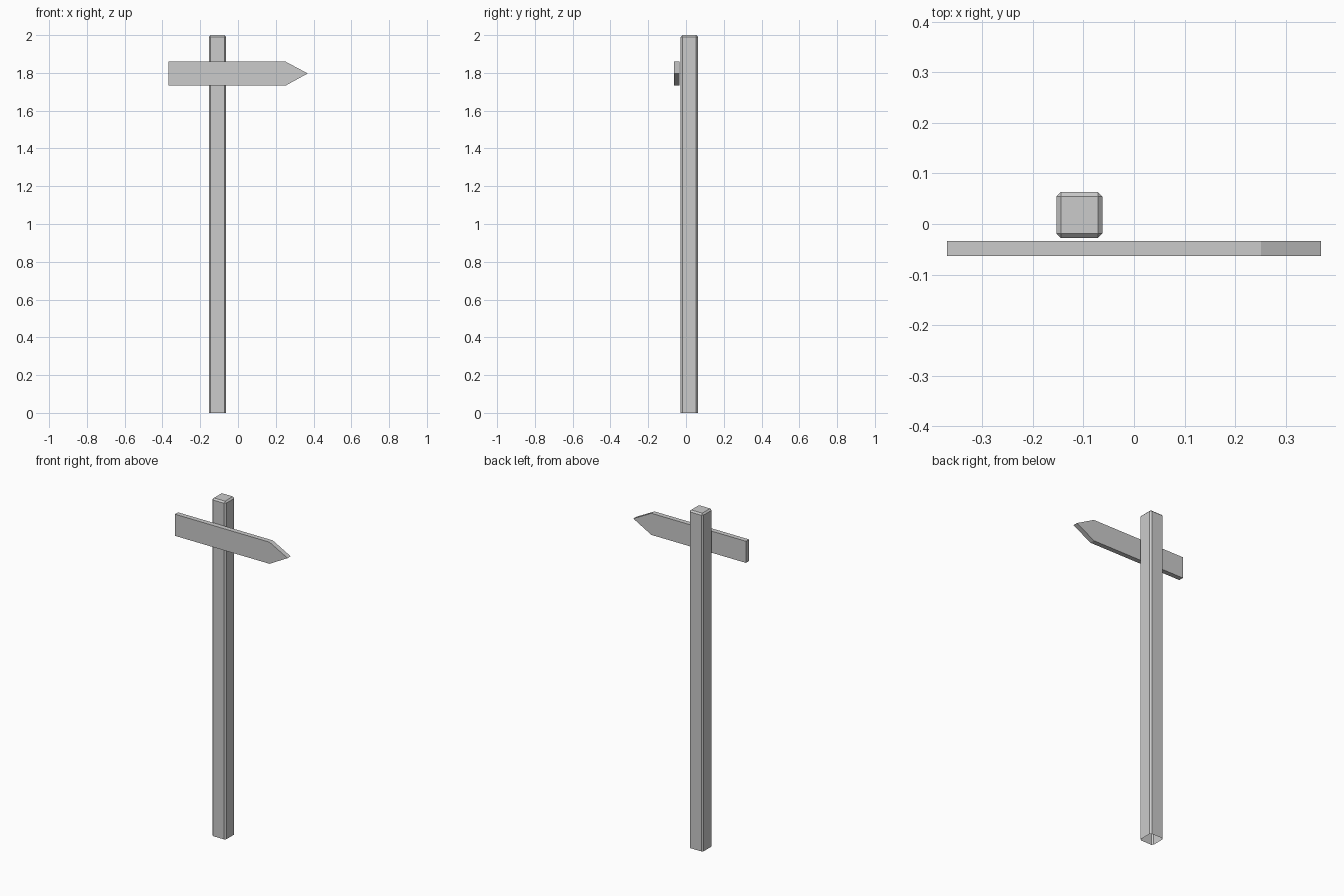
import bpy, bmesh
from mathutils import Matrix, Vector

if "Cube" in bpy.data.objects:
    bpy.data.objects.remove(bpy.data.objects["Cube"])


def finish(bm, name):
    mesh = bpy.data.meshes.new(name)
    bm.to_mesh(mesh)
    bm.free()
    obj = bpy.data.objects.new(name, mesh)
    bpy.context.collection.objects.link(obj)
    return obj


# Post: square timber, chamfered on the uprights and top rim, open underneath
W, H = 0.091, 2.0
bm = bmesh.new()
bmesh.ops.create_cube(bm, size=1, matrix=Matrix.Translation((-0.108, 0.0175, H / 2))
                      @ Matrix.Diagonal((W, W, H, 1)))
edges = [e for e in bm.edges if any(v.co.z > H / 2 for v in e.verts)]
bmesh.ops.bevel(bm, geom=edges, offset=0.009, segments=1, affect='EDGES')
bm.normal_update()
bmesh.ops.delete(bm, geom=[f for f in bm.faces if f.normal.z < -0.9], context='FACES')
finish(bm, "post")

# Arrow board: pointed outline extruded to plank thickness
FRONT, BACK = -0.063, -0.034
outline = [(-0.369, 1.732), (0.251, 1.732), (0.369, 1.797), (0.251, 1.86), (-0.369, 1.86)]
bm = bmesh.new()
face = bm.faces.new([bm.verts.new((x, FRONT, z)) for x, z in outline])
ext = bmesh.ops.extrude_face_region(bm, geom=[face], use_keep_orig=True)
verts = [g for g in ext["geom"] if isinstance(g, bmesh.types.BMVert)]
bmesh.ops.translate(bm, verts=verts, vec=Vector((0, BACK - FRONT, 0)))
bmesh.ops.recalc_face_normals(bm, faces=bm.faces)
finish(bm, "arrow_board")
